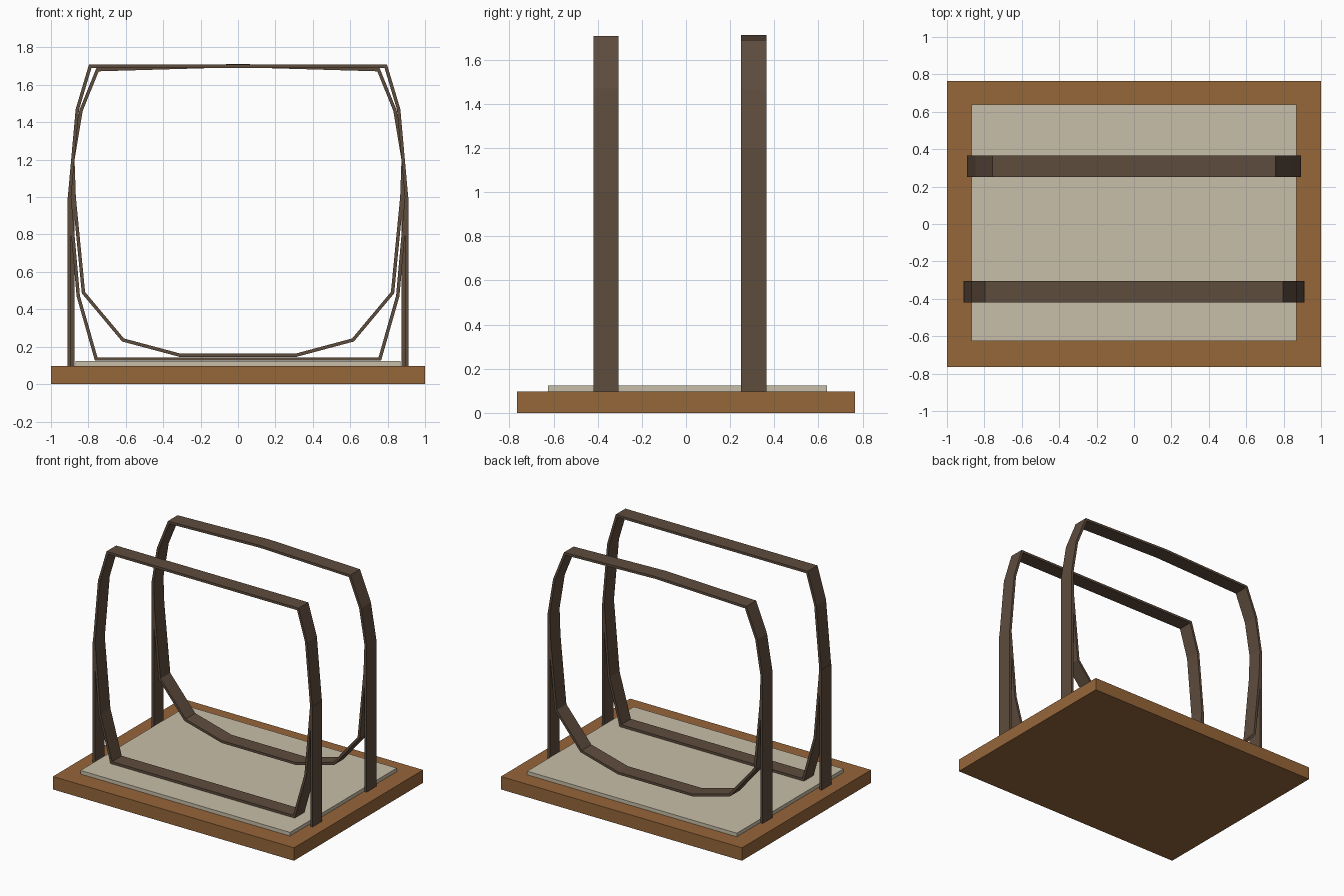
import bpy, bmesh
from mathutils import Vector

cube = bpy.data.objects.get("Cube")
if cube:
    bpy.data.objects.remove(cube, do_unlink=True)


def material(name, rgb):
    m = bpy.data.materials.new(name)
    m.use_nodes = True
    m.diffuse_color = (*rgb, 1)
    m.node_tree.nodes["Principled BSDF"].inputs["Base Color"].default_value = (*rgb, 1)
    return m


OAK = material("warm wood", (0.305, 0.133, 0.042))
PAD = material("cream pad", (0.578, 0.521, 0.392))
DARK = material("dark wood", (0.112, 0.072, 0.047))


def finish(name, bm, mat):
    bmesh.ops.recalc_face_normals(bm, faces=bm.faces)
    mesh = bpy.data.meshes.new(name)
    bm.to_mesh(mesh)
    bm.free()
    mesh.materials.append(mat)
    ob = bpy.data.objects.new(name, mesh)
    bpy.context.collection.objects.link(ob)
    return ob


def box(name, lo, hi, mat):
    bm = bmesh.new()
    bmesh.ops.create_cube(bm, size=1)
    for v in bm.verts:
        v.co = [lo[i] if v.co[i] < 0 else hi[i] for i in range(3)]
    return finish(name, bm, mat)


def hoop(name, right_half, y0, y1, thick, apex=None):
    """Closed flat band; right_half is its outer outline from bottom to top."""
    top = [(0, apex)] if apex else []
    outline = right_half + top + [(-x, z) for x, z in reversed(right_half)]
    pts = [Vector(p) for p in outline]
    n = len(pts)
    bm = bmesh.new()
    rings = []
    for i, p in enumerate(pts):
        a = (p - pts[i - 1]).normalized()
        b = (pts[(i + 1) % n] - p).normalized()
        na, nb = Vector((-a.y, a.x)), Vector((-b.y, b.x))
        q = p + (na + nb) * thick / (1 + na.dot(nb))   # mitred inner corner
        rings.append([bm.verts.new((c.x, y, c.y))
                      for c, y in ((p, y0), (p, y1), (q, y1), (q, y0))])
    for i in range(n):
        r, s = rings[i], rings[(i + 1) % n]
        for k in range(4):
            bm.faces.new((r[k], r[(k + 1) % 4], s[(k + 1) % 4], s[k]))
    return finish(name, bm, DARK)


# Base board and inset pad
box("base_board", (-1, -0.765, 0), (1, 0.765, 0.097), OAK)
box("floor_pad", (-0.87, -0.625, 0.09), (0.87, 0.64, 0.124), PAD)

# Hoops
T = 0.018
FRONT, BACK = (-0.42, -0.305), (0.25, 0.365)
hoop("front_hoop", [(0.765, 0.125), (0.863, 0.47), (0.91, 1.0),
                    (0.868, 1.47), (0.797, 1.708)], *FRONT, T)
hoop("back_hoop", [(0.31, 0.145), (0.62, 0.228), (0.835, 0.485), (0.885, 1.0),
                   (0.892, 1.2), (0.848, 1.465), (0.757, 1.69)], *BACK, T, apex=1.712)

# Upright posts, mirrored left and right
for place, (y0, y1), x, top in (("front", FRONT, 0.912, 1.0), ("back", BACK, 0.892, 1.2)):
    for side, s in (("left", 1), ("right", -1)):
        a, b = sorted((s * x, s * (x - T)))
        box(f"{place}_{side}_post", (a, y0, 0.09), (b, y1, top), DARK)
